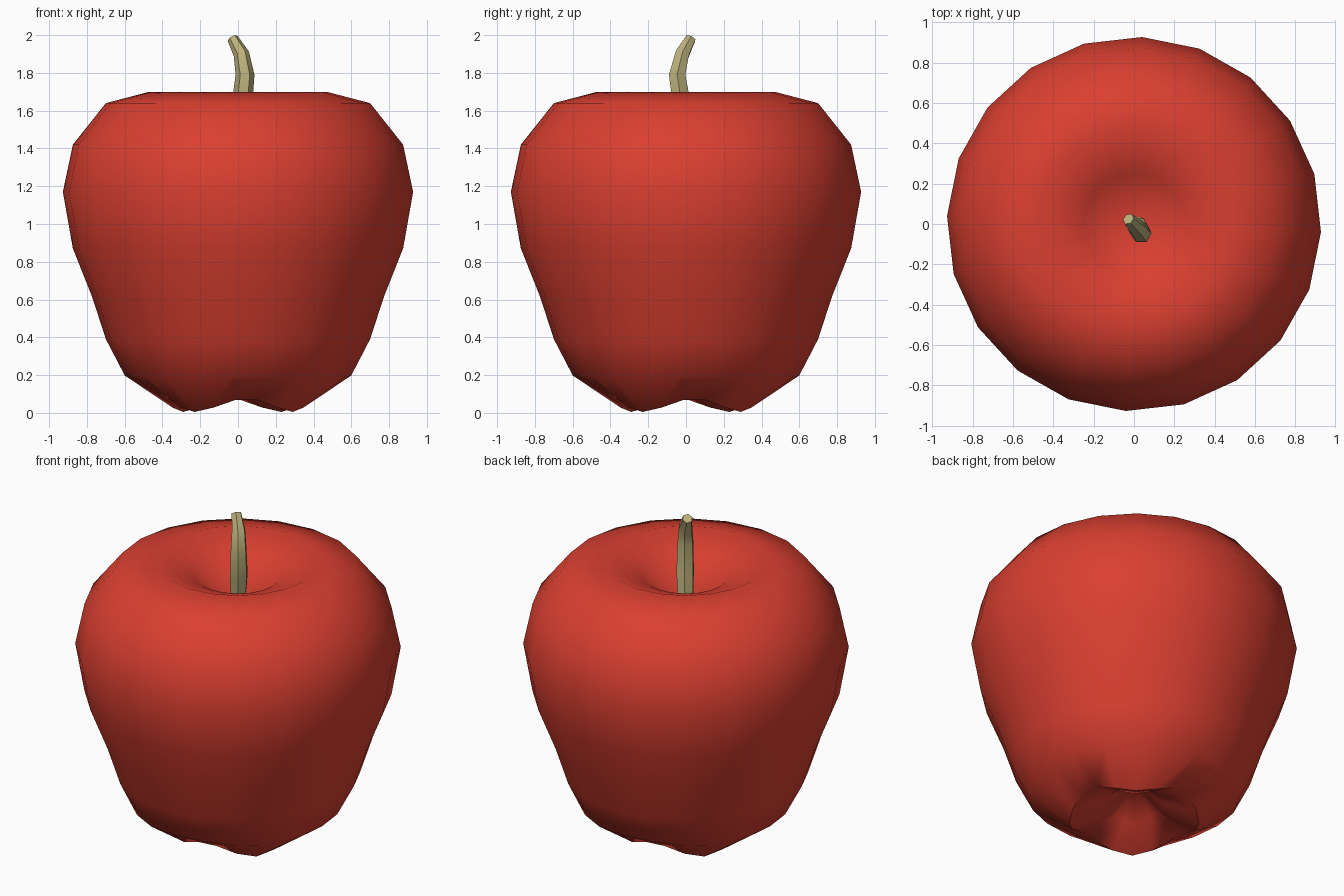
import bpy, bmesh, math
from mathutils import Vector

if "Cube" in bpy.data.objects:
    bpy.data.objects.remove(bpy.data.objects["Cube"])


def material(name, rgb):
    m = bpy.data.materials.new(name)
    m.diffuse_color = (*rgb, 1)
    m.use_nodes = True
    m.node_tree.nodes["Principled BSDF"].inputs["Base Color"].default_value = m.diffuse_color
    return m


def skin(name, rings, start, end, mat):
    """Join point rings into a closed body; start and end are the pole points."""
    bm = bmesh.new()
    loops = [[bm.verts.new(p) for p in ring] for ring in rings]
    n = len(loops[0])
    for a, b in zip(loops, loops[1:]):
        for i in range(n):
            j = (i + 1) % n
            bm.faces.new((a[i], a[j], b[j], b[i]))
    for loop, pole in ((loops[0], start), (loops[-1], end)):
        tip = bm.verts.new(pole)
        for i in range(n):
            bm.faces.new((loop[i], loop[(i + 1) % n], tip))
    bmesh.ops.recalc_face_normals(bm, faces=bm.faces)
    mesh = bpy.data.meshes.new(name)
    bm.to_mesh(mesh)
    bm.free()
    mesh.materials.append(mat)
    obj = bpy.data.objects.new(name, mesh)
    bpy.context.collection.objects.link(obj)
    bpy.ops.object.select_all(action='DESELECT')
    obj.select_set(True)
    bpy.context.view_layer.objects.active = obj
    bpy.ops.object.shade_smooth_by_angle(angle=math.radians(50))
    return obj


red = material("apple red", (0.70, 0.05, 0.03))
tan = material("stem tan", (0.50, 0.44, 0.20))

# Apple body: (radius, height, lobe depth) from the bottom hollow to the top hollow
profile = [(0.17, 0.12, 0.02), (0.37, 0.04, 0.035), (0.60, 0.19, 0.01),
           (0.70, 0.39, 0), (0.775, 0.62, 0), (0.875, 0.87, 0),
           (0.928, 1.17, 0), (0.875, 1.42, 0), (0.70, 1.64, 0),
           (0.47, 1.70, 0), (0.25, 1.61, 0)]
SIDES = 20
rings = []
for r, z, lobe in profile:
    ring = []
    for i in range(SIDES):
        a = math.radians(-2.5 + 360 * i / SIDES)
        # four lobes under the apple
        dz = -lobe * math.cos(4 * (a - math.radians(52)))
        ring.append((r * math.cos(a), r * math.sin(a), z + dz))
    rings.append(ring)
skin("apple_body", rings, (0, 0, 0.27), (0, 0, 1.44), red)

# Stem: a bent six-sided tube, (centre, radius)
path = [((0.0, 0.0, 1.40), 0.045), ((0.02, -0.02, 1.62), 0.055),
        ((0.037, -0.047, 1.79), 0.050), ((0.018, -0.02, 1.90), 0.042),
        ((-0.028, 0.025, 1.982), 0.030)]
points = [Vector(p) for p, r in path]
rings = []
for k, (p, r) in enumerate(path):
    along = points[min(k + 1, len(points) - 1)] - points[max(k - 1, 0)]
    turn = Vector((0, 0, 1)).rotation_difference(along)
    rings.append([points[k] + turn @ Vector((r * math.cos(i * math.pi / 3),
                                             r * math.sin(i * math.pi / 3), 0))
                  for i in range(6)])
skin("stem", rings, points[0], points[-1], tan)
